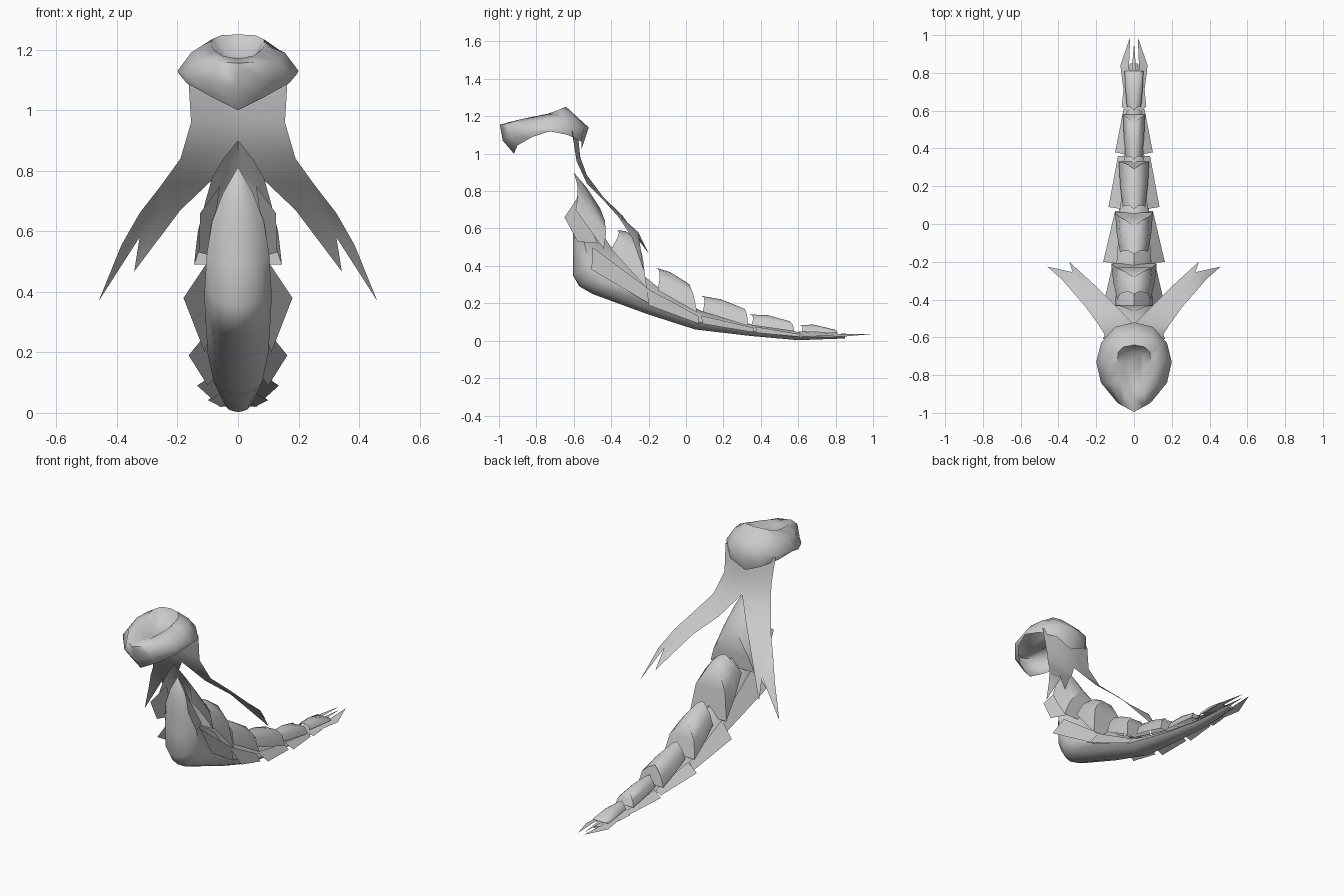
import bpy

def make(name, verts, faces, smooth=0.9, fix=True):
    me = bpy.data.meshes.new(name)
    me.from_pydata(verts, [], faces)
    ob = bpy.data.objects.new(name, me)
    bpy.context.collection.objects.link(ob)
    for o in bpy.context.selected_objects:
        o.select_set(False)
    bpy.context.view_layer.objects.active = ob
    ob.select_set(True)
    if fix:
        bpy.ops.object.mode_set(mode='EDIT')
        bpy.ops.mesh.select_all(action='SELECT')
        bpy.ops.mesh.normals_make_consistent(inside=False)
        bpy.ops.object.mode_set(mode='OBJECT')
    if smooth:
        bpy.ops.object.shade_smooth_by_angle(angle=smooth)
    return ob

def full(half):
    """Half ring starting and ending on x = 0 -> whole ring."""
    return half + [(-x, y, z) for x, y, z in half[-2:0:-1]]

def loft(name, halves, cap_start=True, cap_end=True, smooth=0.9):
    rings = [full(h) for h in halves]
    n = len(rings[0])
    verts = [v for r in rings for v in r]
    faces = [(i*n+j, i*n+(j+1) % n, (i+1)*n+(j+1) % n, (i+1)*n+j)
             for i in range(len(rings)-1) for j in range(n)]
    if cap_start:
        faces.append(tuple(range(n)))
    if cap_end:
        faces.append(tuple(range(len(verts)-n, len(verts))))
    return make(name, verts, faces, smooth)

def mirrored(name, verts, faces, smooth=0):
    ob = make(name, verts, faces, smooth, fix=False)
    ob.modifiers.new("mirror", 'MIRROR').use_clip = True
    return ob

# body: keel (y, z), half width, roof (y, z)
stations = [
    (-.575, .80, .005, -.565, .81), (-.60, .70, .05, -.53, .76),
    (-.605, .60, .085, -.50, .68), (-.605, .48, .103, -.46, .59),
    (-.605, .35, .11, -.40, .50), (-.57, .29, .11, -.35, .455),
    (-.50, .25, .108, -.29, .40), (-.20, .14, .10, -.13, .27),
    (.05, .06, .08, .08, .16), (.35, .025, .055, .36, .085),
    (.60, .003, .04, .61, .045), (.85, .012, .022, .85, .03)]
section = [(0, 0), (.06, .40), (.18, .75), (.42, 1), (.75, .65), (1, 0)]
loft("body", [[(w*hw, y0+t*(y1-y0), z0+t*(z1-z0)) for t, w in section]
              for y0, z0, hw, y1, z1 in stations])

# overlapping back plates: side outline (front top, back top, back tip, front low), half width
plates = [
    ((-.60, .90), (-.46, .71), (-.44, .49), (-.59, .70), .145),
    ((-.37, .59), (-.28, .56), (-.21, .28), (-.40, .49), .12),
    ((-.16, .39), (-.01, .32), (.06, .15), (-.15, .27), .10),
    ((.08, .24), (.29, .18), (.33, .08), (.09, .155), .08),
    ((.34, .14), (.53, .11), (.58, .05), (.35, .083), .058),
    ((.60, .085), (.77, .062), (.81, .04), (.62, .05), .05)]
peaked = ((0, 0), (.3, .45), (.62, .8), (1, 1))
arched = ((0, 0), (.1, .38), (.42, .8), (1, 1))

def mix(a, b, t):
    return (a[0]+(b[0]-a[0])*t, a[1]+(b[1]-a[1])*t)

for k, (ft, bt, bb, fb, w) in enumerate(plates):
    rows = []
    for s, ws, lift in ((0, .74, 0), (.5, .92, .012), (1, 1, 0)):
        top, low = mix(ft, bt, s), mix(fb, bb, s)
        row = []
        for t, wt in (arched if k else peaked):
            y, z = mix(top, low, t)
            if 0 < t < 1:
                y += (.015, .01, .02)[int(s*2)]
            row.append((w*ws*wt, y, z+lift*(1-t)))
        rows.append([(-x, y, z) for x, y, z in row[:0:-1]] + row)
    n = len(rows[0])
    faces = [(i*n+j, i*n+j+1, (i+1)*n+j+1, (i+1)*n+j)
             for i in range(2) for j in range(n-1)]
    faces.append(tuple(range(2*n, 3*n)))
    make("back_plate_%d" % (k+1), [v for r in rows for v in r], faces)

# side fins pointing forward: root front, tip, outer back, root back
fins = [
    [(.06, -.59, .75), (.125, -.65, .66), (.13, -.58, .53), (.09, -.47, .52)],
    [(.10, -.50, .50), (.18, -.505, .38), (.11, -.20, .20), (.09, -.19, .27)],
    [(.09, -.21, .28), (.163, -.20, .19), (.10, .07, .09), (.07, .07, .13)],
    [(.07, .08, .135), (.135, .09, .09), (.085, .36, .045), (.05, .36, .07)],
    [(.05, .37, .075), (.10, .38, .042), (.055, .61, .02), (.035, .61, .035)],
    [(.03, .60, .04), (.065, .62, .022), (.055, .72, .02), (.02, .76, .025)]]
for k, f in enumerate(fins):
    mirrored("side_fins_%d" % (k+1), f, [(0, 1, 2, 3)])

# forked tail end
mirrored("tail_fork",
         [(0, .6, .05), (.045, .62, .03), (.072, .84, .022), (.02, .99, .035),
          (.027, .82, .035), (.012, .81, .038), (0, .96, .032)],
         [(0, 1, 2, 4, 5), (2, 3, 4), (0, 5, 6)])

# neck cape splitting into two tails: outer edge, inner edge, tips
outer = [(.165, -.61, 1.12), (.155, -.585, .96), (.19, -.53, .84), (.255, -.44, .75),
         (.325, -.36, .66), (.385, -.29, .555)]
inner = [(0, -.58, 1.12), (0, -.565, .98), (0, -.53, .885), (.09, -.44, .765),
         (.19, -.34, .67), (.31, -.25, .58)]
n = len(outer)
mid = [tuple((a+b)/2 for a, b in zip(o, i)) for o, i in zip(outer, inner)]
mid[-1] = (.325, -.255, .58)
tips = [(.46, -.225, .37), (.343, -.20, .467)]
cape_faces = [f for i in range(n-1) for f in
              ((i, i+1, 2*n+i+1, 2*n+i), (2*n+i, 2*n+i+1, n+i+1, n+i))]
cape_faces[-1] = (3*n-2, 3*n-1, 3*n+1, 2*n-2)
cape_faces.append((n-1, 3*n, 3*n-1))
mirrored("split_cape", outer + inner + mid + tips, cape_faces, 0.9)

# hood: rings from lower edge to crown, each half ring back to front
hood = [
    [(0, -.56, 1.02), (.10, -.56, 1.065), (.17, -.63, 1.10), (.195, -.73, 1.12),
     (.17, -.82, 1.09), (.09, -.90, 1.045), (0, -.92, 1.0)],
    [(0, -.52, 1.14), (.10, -.545, 1.135), (.175, -.63, 1.13), (.20, -.73, 1.13),
     (.175, -.84, 1.12), (.09, -.945, 1.095), (0, -.98, 1.07)],
    [(0, -.575, 1.19), (.09, -.60, 1.20), (.135, -.65, 1.20), (.155, -.73, 1.19),
     (.135, -.84, 1.165), (.065, -.96, 1.16), (0, -.995, 1.155)],
    [(0, -.64, 1.25), (.055, -.65, 1.248), (.085, -.68, 1.235), (.088, -.74, 1.213),
     (.075, -.83, 1.195), (.05, -.90, 1.18), (0, -.92, 1.17)]]
hood.append([(x*.6, -.77+(y+.77)*.72, 1.165+(z-1.17)*.15) for x, y, z in hood[-1]])
loft("hood", hood, cap_start=False, smooth=1.4)
